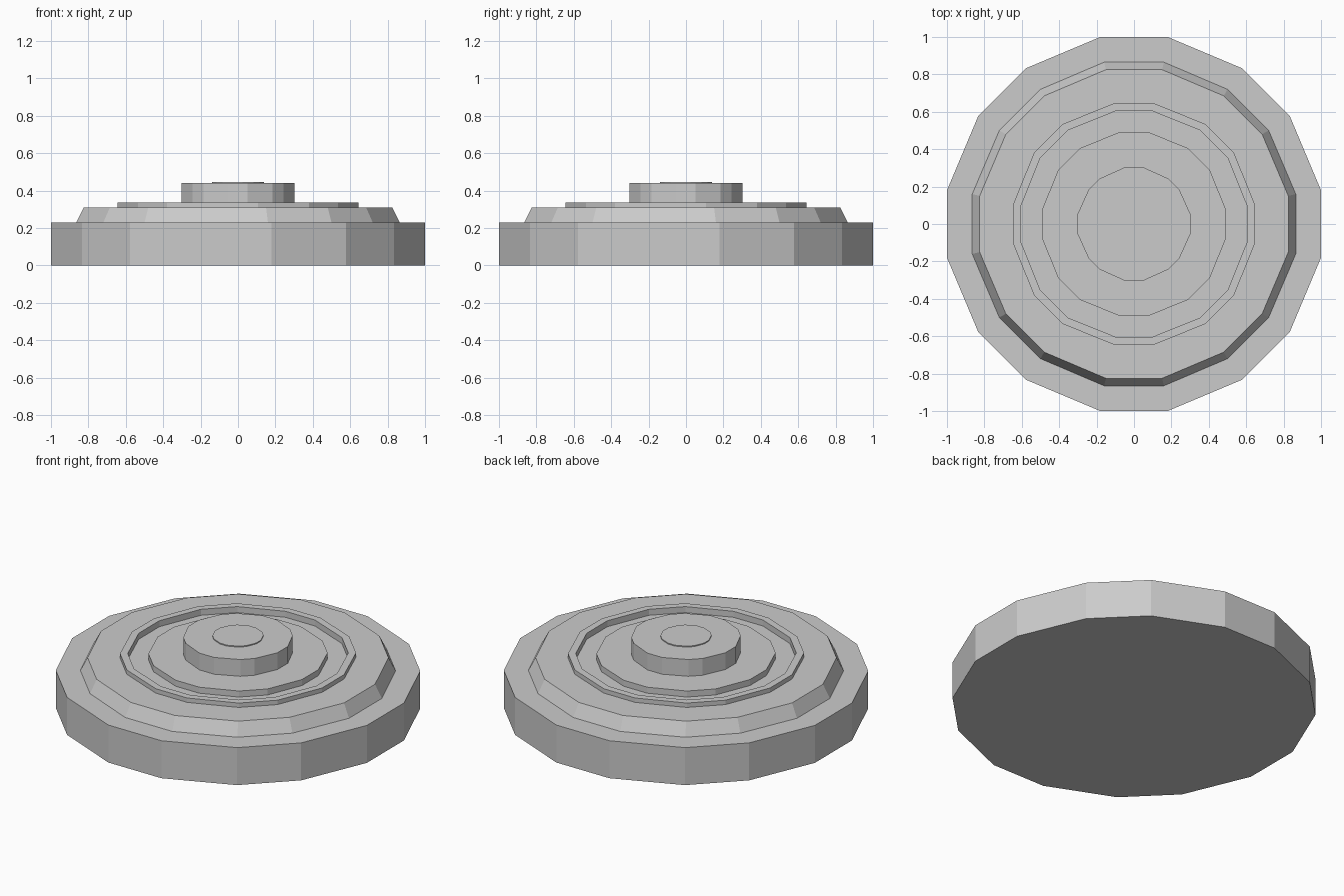
import bpy, bmesh

if "Cube" in bpy.data.objects:
    bpy.data.objects.remove(bpy.data.objects["Cube"])


def ring_points(a, b, c, d):
    """Sixteen-sided ring: (a, b) near the axis, (c, d) near the diagonal."""
    quadrant = [(a, b), (c, d), (d, c), (b, a)]
    points = []
    for _ in range(4):
        points += quadrant
        quadrant = [(-y, x) for x, y in quadrant]
    return points


def stepped_disc(name, profile):
    """Stack rings of (shape, height) into a closed faceted solid."""
    bm = bmesh.new()
    rings = [[bm.verts.new((x, y, z)) for x, y in ring_points(*shape)]
             for shape, z in profile]
    for lower, upper in zip(rings, rings[1:]):
        for i in range(16):
            j = (i + 1) % 16
            bm.faces.new((lower[i], lower[j], upper[j], upper[i]))
    bm.faces.new(rings[0][::-1])
    bm.faces.new(rings[-1])
    bmesh.ops.recalc_face_normals(bm, faces=bm.faces[:])
    mesh = bpy.data.meshes.new(name)
    bm.to_mesh(mesh)
    bm.free()
    obj = bpy.data.objects.new(name, mesh)
    bpy.context.collection.objects.link(obj)
    return obj


# Ring outlines from the rim inwards
rim = (1.0, 0.18, 0.833, 0.577)
slope_foot = (0.865, 0.16, 0.72, 0.50)
slope_top = (0.825, 0.15, 0.685, 0.48)
lip_outer = (0.645, 0.107, 0.535, 0.38)
lip_inner = (0.603, 0.10, 0.50, 0.355)
plate = (0.49, 0.08, 0.405, 0.29)
knob = (0.303, 0.05, 0.242, 0.185)
cap = (0.14, 0.024, 0.114, 0.084)

# Whole stepped body: base, sloped tier, raised lip, groove, plate, knob, cap
stepped_disc("stepped_round_base", [
    (rim, 0.0), (rim, 0.23),
    (slope_foot, 0.23), (slope_top, 0.31),
    (lip_outer, 0.31), (lip_outer, 0.337),
    (lip_inner, 0.337), (lip_inner, 0.30),
    (plate, 0.30), (plate, 0.337),
    (knob, 0.337), (knob, 0.44),
    (cap, 0.44), (cap, 0.446),
])
